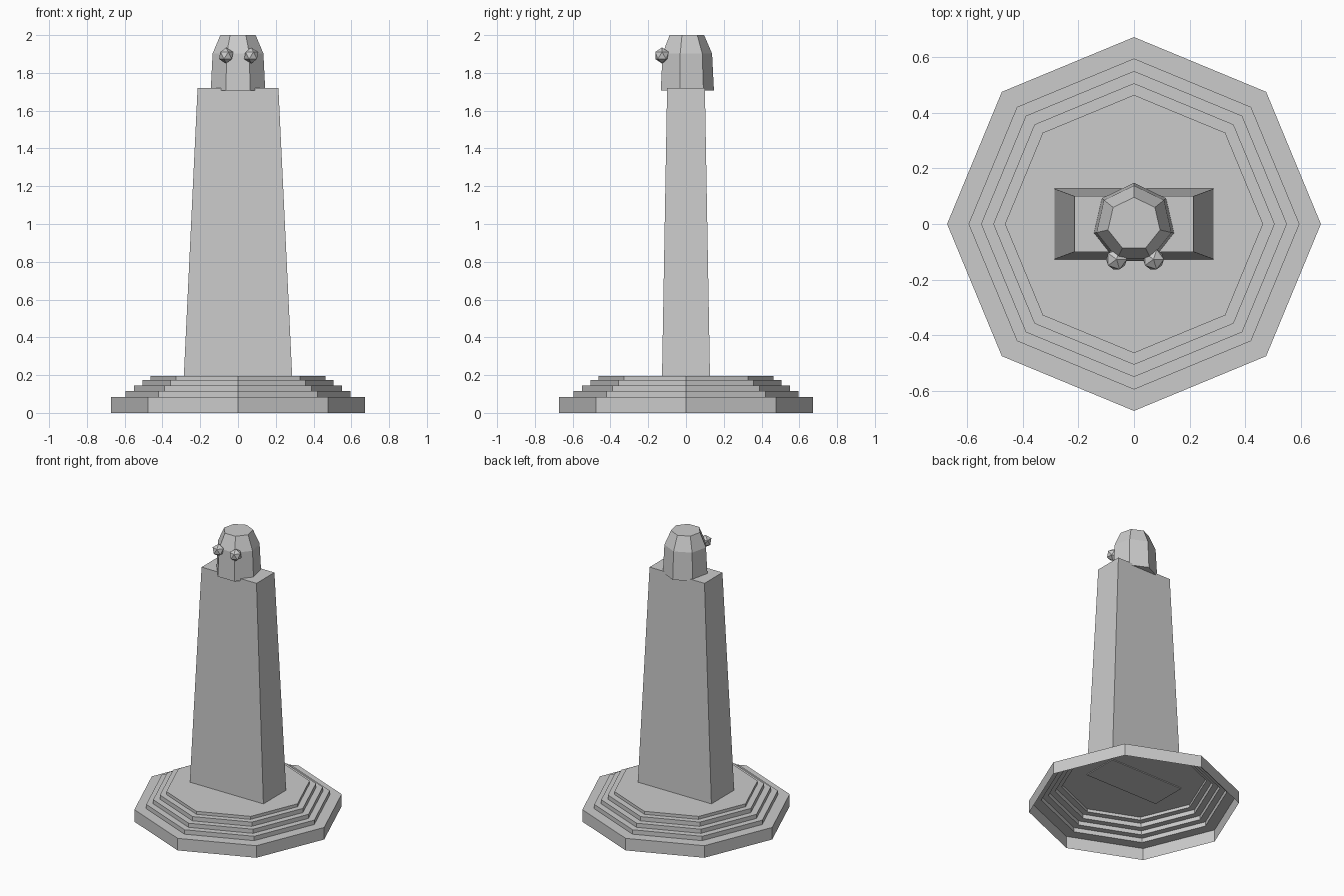
import bpy
import bmesh
from math import pi, sin, cos
from mathutils import Matrix

cube = bpy.data.objects.get("Cube")
if cube:
    bpy.data.objects.remove(cube, do_unlink=True)

STONE = (0.6, 0.6, 0.6, 1.0)
stone = bpy.data.materials.new("grey_stone")
stone.use_nodes = True
stone.diffuse_color = STONE
stone.node_tree.nodes["Principled BSDF"].inputs["Base Color"].default_value = STONE


def add_object(name, bm):
    mesh = bpy.data.meshes.new(name)
    bm.to_mesh(mesh)
    bm.free()
    mesh.materials.append(stone)
    obj = bpy.data.objects.new(name, mesh)
    bpy.context.collection.objects.link(obj)
    return obj


def polygon(radius, sides, start):
    return [(radius * cos(start + 2 * pi * i / sides),
             radius * sin(start + 2 * pi * i / sides)) for i in range(sides)]


def rectangle(x, y):
    return [(-x, -y), (x, -y), (x, y), (-x, y)]


def loft(name, sections, close_bottom=True):
    """Join stacked (outline, height) sections and cap the ends."""
    bm = bmesh.new()
    rings = [[bm.verts.new((x, y, z)) for x, y in outline] for outline, z in sections]
    for low, high in zip(rings, rings[1:]):
        n = len(low)
        for i in range(n):
            j = (i + 1) % n
            bm.faces.new((low[i], low[j], high[j], high[i]))
    bm.faces.new(rings[-1])
    if close_bottom:
        bm.faces.new(rings[0][::-1])
    return add_object(name, bm)


# Stepped octagonal plinth, hollow underneath
steps = [(0.672, 0.085), (0.595, 0.116), (0.55, 0.145), (0.506, 0.175), (0.464, 0.196)]
sections = []
floor = 0.0
for radius, top in steps:
    outline = polygon(radius, 8, 0)
    sections += [(outline, floor), (outline, top)]
    floor = top
loft("stepped_plinth", sections, close_bottom=False)

# Tapered rectangular shaft
loft("shaft", [(rectangle(0.287, 0.127), 0.19), (rectangle(0.214, 0.1), 1.72)])

# Seven-sided head with a sloping crown
loft("head", [(polygon(r, 7, pi / 2), z)
              for r, z in ((0.148, 1.706), (0.138, 1.902), (0.096, 2.0))])

# Faceted eyes on the front of the head
for name, x in (("right_eye", -0.063), ("left_eye", 0.07)):
    bm = bmesh.new()
    bmesh.ops.create_icosphere(bm, subdivisions=1, radius=0.042,
                               matrix=Matrix.Translation((x, -0.127, 1.892)))
    add_object(name, bm)
